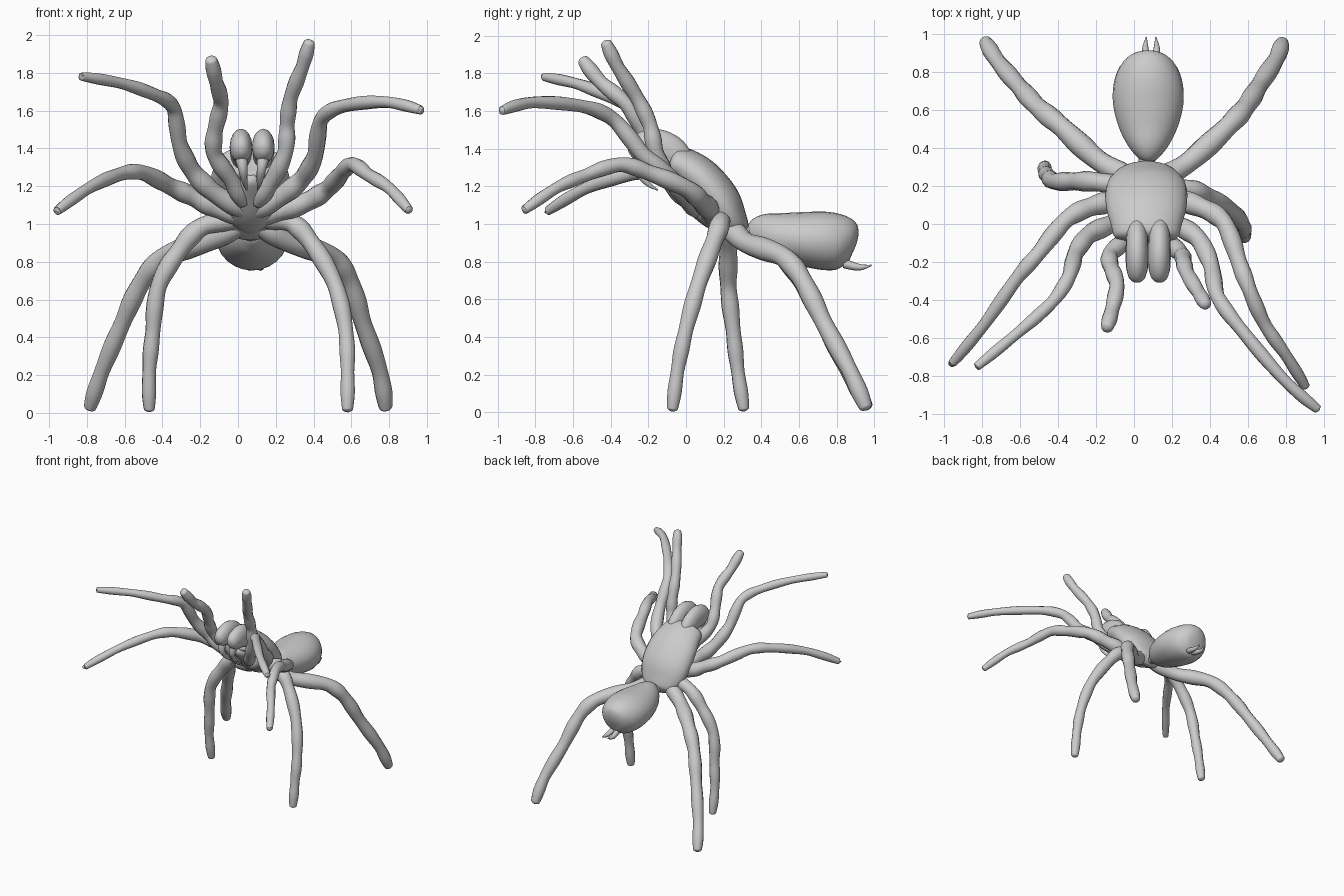
import bpy, bmesh, math
from mathutils import Vector


def spline(st, n):
    """Catmull-Rom samples through stations of any width."""
    out = []
    for i in range(len(st) - 1):
        a, b, c, d = st[max(i - 1, 0)], st[i], st[i + 1], st[min(i + 2, len(st) - 1)]
        for k in range(n):
            t = k / n
            out.append([0.5 * (2 * q + (r - p) * t + (2 * p - 5 * q + 4 * r - s) * t * t
                               + (3 * q - p - 3 * r + s) * t ** 3) for p, q, r, s in zip(a, b, c, d)])
    out.append(list(st[-1]))
    return out


def loft(name, stations, sides=12, n=4):
    """Elliptical tube through (x, y, z, half width, half height) stations."""
    s = spline(stations, n)
    pts = [Vector(v[:3]) for v in s]
    side = Vector((1, 0, 0))
    bm = bmesh.new()
    rings = []
    for i, v in enumerate(s):
        t = (pts[min(i + 1, len(pts) - 1)] - pts[max(i - 1, 0)]).normalized()
        if i == 0 and abs(t.x) > 0.9:
            side = Vector((0, 1, 0))
        side = (side - t * side.dot(t)).normalized()
        up = side.cross(t)
        w, h = max(v[3], 0.004), max(v[4], 0.004)
        rings.append([bm.verts.new(pts[i] + side * w * math.cos(a) + up * h * math.sin(a))
                      for a in (2 * math.pi * k / sides for k in range(sides))])
    for r0, r1 in zip(rings, rings[1:]):
        for k in range(sides):
            j = (k + 1) % sides
            bm.faces.new((r0[k], r0[j], r1[j], r1[k]))
    bm.faces.new(rings[0])
    bm.faces.new(rings[-1])
    bmesh.ops.recalc_face_normals(bm, faces=bm.faces)
    for f in bm.faces:
        f.smooth = True
    me = bpy.data.meshes.new(name)
    bm.to_mesh(me)
    bm.free()
    ob = bpy.data.objects.new(name, me)
    bpy.context.collection.objects.link(ob)
    return ob


def limb(name, path, thick, thin):
    """Jointed limb: swells between joints, pinches at them, rounded tip."""
    st = []
    last = len(path) - 1
    for i, p in enumerate(path):
        r = thick + (thin - thick) * max(0, i - 1.5) / (last - 1.5)
        if i == 0:
            r = 0.8 * thick
        elif i == last:
            r = thin * 0.95
        st.append((*p, r * 0.94, r * 0.94))
        if i < last:
            m = [(a + b) / 2 for a, b in zip(p, path[i + 1])]
            # keep the bend smooth by sampling the path itself
            m = spline(path, 2)[2 * i + 1]
            rm = thick + (thin - thick) * max(0, i - 1) / (last - 1.5)
            st.append((*m, rm * 1.06, rm * 1.06))
    d = (Vector(path[-1]) - Vector(path[-2])).normalized()
    e = Vector(path[-1])
    st.append((*(e + d * thin * 0.5), thin * 0.7, thin * 0.7))
    st.append((*(e + d * thin * 0.75), 0.006, 0.006))
    loft(name, st)


CX = 0.065

# Reared-up carapace
loft("carapace", [(CX, y, z, w, h) for y, z, w, h in [
    (.305, .94, .05, .03), (.285, .96, .13, .06), (.235, 1.03, .19, .09), (.175, 1.13, .215, .11),
    (.08, 1.24, .21, .11), (-.01, 1.305, .185, .10), (-.07, 1.33, .165, .085), (-.085, 1.335, .10, .05)]], 24)

# Sternum plate and mouth on the underside
loft("sternum", [(CX, y, z, w, h) for y, z, w, h in [
    (.22, .96, .03, .02), (.16, 1.01, .10, .05), (.08, 1.08, .12, .06),
    (-.01, 1.17, .09, .05), (-.08, 1.24, .05, .04), (-.10, 1.26, .02, .01)]], 16)

# Waist and abdomen
loft("waist", [(CX, .25, .99, .05, .05), (CX, .31, .96, .04, .04), (CX + .01, .39, .95, .06, .06)])
loft("abdomen", [(CX + .01, y, z, w, h) for y, z, w, h in [
    (.33, .96, .02, .02), (.345, .96, .05, .06), (.41, .955, .105, .10), (.51, .935, .155, .125),
    (.63, .92, .185, .145), (.74, .91, .182, .155), (.83, .90, .15, .143),
    (.885, .885, .09, .10), (.90, .88, .02, .02)]], 24)

# Spinnerets, jaws and fangs in pairs
for label, s in (("left", -1), ("right", 1)):
    loft(label + "_spinneret", [(.09 + s * .02, .84, .79, .025, .025), (.09 + s * .03, .92, .77, .018, .018),
                                (.09 + s * .025, .985, .78, .003, .003)], 8)
    x = .075 + s * .059
    loft(label + "_jaw", [(x, -.02, 1.33, .05, .07), (x, -.08, 1.38, .058, .09), (x, -.16, 1.41, .06, .095),
                          (x, -.235, 1.40, .057, .085), (x, -.28, 1.375, .04, .055), (x, -.295, 1.365, .01, .012)], 16)
    loft(label + "_fang", [(x, -.24, 1.36, .035, .035), (x - s * .01, -.255, 1.29, .025, .025),
                           (x - s * .02, -.21, 1.22, .015, .015), (x - s * .03, -.15, 1.18, .004, .004)], 8)

# Feelers, body to tip
limb("left_feeler", [(.03, .01, 1.11), (-.04, -.08, 1.24), (-.125, -.16, 1.37), (-.12, -.23, 1.50),
                     (-.09, -.32, 1.64), (-.115, -.45, 1.75), (-.14, -.54, 1.86)], .046, .038)
limb("right_feeler", [(.10, .01, 1.11), (.18, -.09, 1.23), (.25, -.16, 1.38), (.26, -.19, 1.52),
                      (.28, -.26, 1.67), (.34, -.36, 1.83), (.375, -.42, 1.95)], .046, .036)

# Raised front legs
limb("left_leg_1", [(.05, .08, 1.06), (-.12, .00, 1.16), (-.24, -.06, 1.28), (-.31, -.16, 1.43),
                    (-.34, -.27, 1.61), (-.43, -.41, 1.68), (-.62, -.58, 1.745), (-.82, -.745, 1.78)], .052, .026)
limb("right_leg_1", [(.08, .08, 1.06), (.22, .00, 1.14), (.34, -.08, 1.24), (.41, -.23, 1.37),
                     (.44, -.38, 1.55), (.56, -.55, 1.625), (.79, -.82, 1.645), (.96, -.97, 1.605)], .052, .028)
limb("left_leg_2", [(.05, .14, 1.04), (-.10, .12, 1.08), (-.23, .09, 1.14), (-.36, .02, 1.20),
                    (-.50, -.15, 1.27), (-.62, -.29, 1.265), (-.79, -.53, 1.19), (-.95, -.725, 1.075)], .055, .028)
limb("right_leg_2", [(.08, .14, 1.04), (.22, .13, 1.07), (.37, .08, 1.12), (.48, .00, 1.19),
                     (.55, -.19, 1.27), (.61, -.35, 1.315), (.69, -.53, 1.26), (.80, -.69, 1.19), (.90, -.85, 1.08)],
     .056, .028)

# Standing rear legs
limb("left_leg_3", [(.05, .18, 1.03), (-.18, .22, .99), (-.31, .225, .86), (-.42, .225, .67),
                    (-.45, .25, .44), (-.47, .275, .22), (-.47, .305, .03)], .052, .034)
limb("right_leg_3", [(.09, .18, 1.03), (.27, .185, 1.01), (.38, .15, .91), (.51, .07, .69),
                     (.57, .00, .44), (.58, -.045, .22), (.58, -.07, .03)], .052, .035)
limb("left_leg_4", [(.03, .22, 1.00), (-.18, .33, .90), (-.38, .51, .83), (-.51, .62, .69),
                    (-.61, .73, .48), (-.72, .86, .22), (-.78, .955, .04)], .058, .040)
limb("right_leg_4", [(.10, .22, 1.00), (.28, .32, .90), (.49, .51, .83), (.59, .62, .70),
                     (.66, .73, .48), (.75, .87, .22), (.78, .95, .04)], .058, .042)
